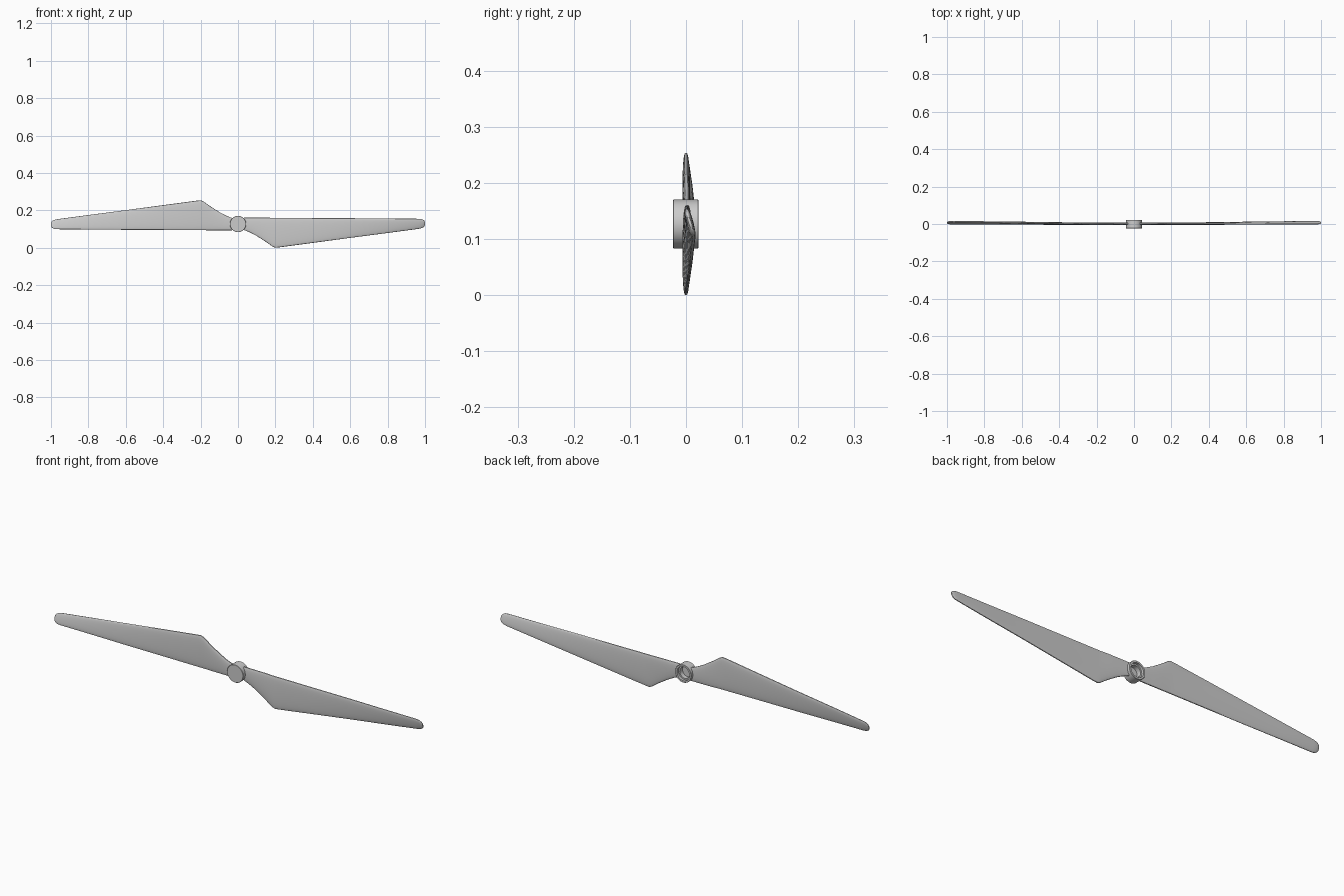
import bpy, bmesh, math

if "Cube" in bpy.data.objects:
    bpy.data.objects.remove(bpy.data.objects["Cube"])

ZC = 0.127    # height of the rotation axis
N = 32        # points around each blade section
M = 64        # segments around the hub


def finish(bm, name):
    bmesh.ops.recalc_face_normals(bm, faces=bm.faces)
    me = bpy.data.meshes.new(name)
    bm.to_mesh(me)
    bm.free()
    ob = bpy.data.objects.new(name, me)
    bpy.context.collection.objects.link(ob)
    ob.location.z = ZC
    bpy.ops.object.select_all(action='DESELECT')
    ob.select_set(True)
    bpy.context.view_layer.objects.active = ob
    bpy.ops.object.shade_smooth_by_angle(angle=math.radians(40))
    return ob


def bridge(bm, rings):
    for a, b in zip(rings, rings[1:]):
        n = len(a)
        for i in range(n):
            j = (i + 1) % n
            bm.faces.new((a[i], a[j], b[j], b[i]))


# Blade stations: x, lower z, upper z (from axis), lower y, upper y, half thickness
STATIONS = [
    (0.031, -0.032, 0.034, 0.002, 0.002, 0.0070),
    (0.06, -0.043, 0.034, 0.001, 0.002, 0.0070),
    (0.10, -0.064, 0.034, 0.001, 0.002, 0.0070),
    (0.15, -0.096, 0.034, 0.000, 0.002, 0.0070),
    (0.185, -0.121, 0.033, 0.000, 0.001, 0.0070),
    (0.20, -0.127, 0.033, 0.000, 0.001, 0.0070),
    (0.22, -0.125, 0.033, 0.000, 0.001, 0.0070),
    (0.40, -0.101, 0.032, 0.004, 0.001, 0.0068),
    (0.60, -0.074, 0.031, 0.008, 0.001, 0.0066),
    (0.80, -0.048, 0.029, 0.011, 0.001, 0.0064),
    (0.965, -0.026, 0.028, 0.014, 0.001, 0.0062),
    (0.983, -0.022, 0.026, 0.013, 0.001, 0.0058),
    (0.994, -0.016, 0.020, 0.012, 0.002, 0.0048),
    (1.0, -0.007, 0.012, 0.010, 0.004, 0.0025),
]


def make_blade(name, side):
    bm = bmesh.new()
    rings = []
    for x, zl, zu, yl, yu, t in STATIONS:
        ring = []
        for i in range(N):
            a = 2 * math.pi * i / N
            f = 0.5 + 0.5 * math.cos(a)          # 0 lower edge, 1 upper edge
            s = math.sin(a)
            y = yl + (yu - yl) * f + t * math.copysign(abs(s) ** 0.65, s)
            z = zl + (zu - zl) * f
            ring.append(bm.verts.new((side * x, y, side * z)))
        rings.append(ring)
    bridge(bm, rings)
    bm.faces.new(rings[0])
    bm.faces.new(rings[-1])
    return finish(bm, name)


make_blade("right_blade", 1)
make_blade("left_blade", -1)

# Hub: closed at the front, stepped bore open at the back (radius, y)
PROFILE = [(0.0425, -0.023), (0.0435, -0.022), (0.0435, 0.021), (0.0425, 0.022),
           (0.034, 0.022), (0.034, 0.010), (0.027, 0.010), (0.027, -0.012)]
bm = bmesh.new()
rings = [[bm.verts.new((r * math.cos(2 * math.pi * i / M), y,
                        r * math.sin(2 * math.pi * i / M))) for i in range(M)]
         for r, y in PROFILE]
bridge(bm, rings)
bm.faces.new(rings[0])
bm.faces.new(rings[-1])
finish(bm, "hub")
